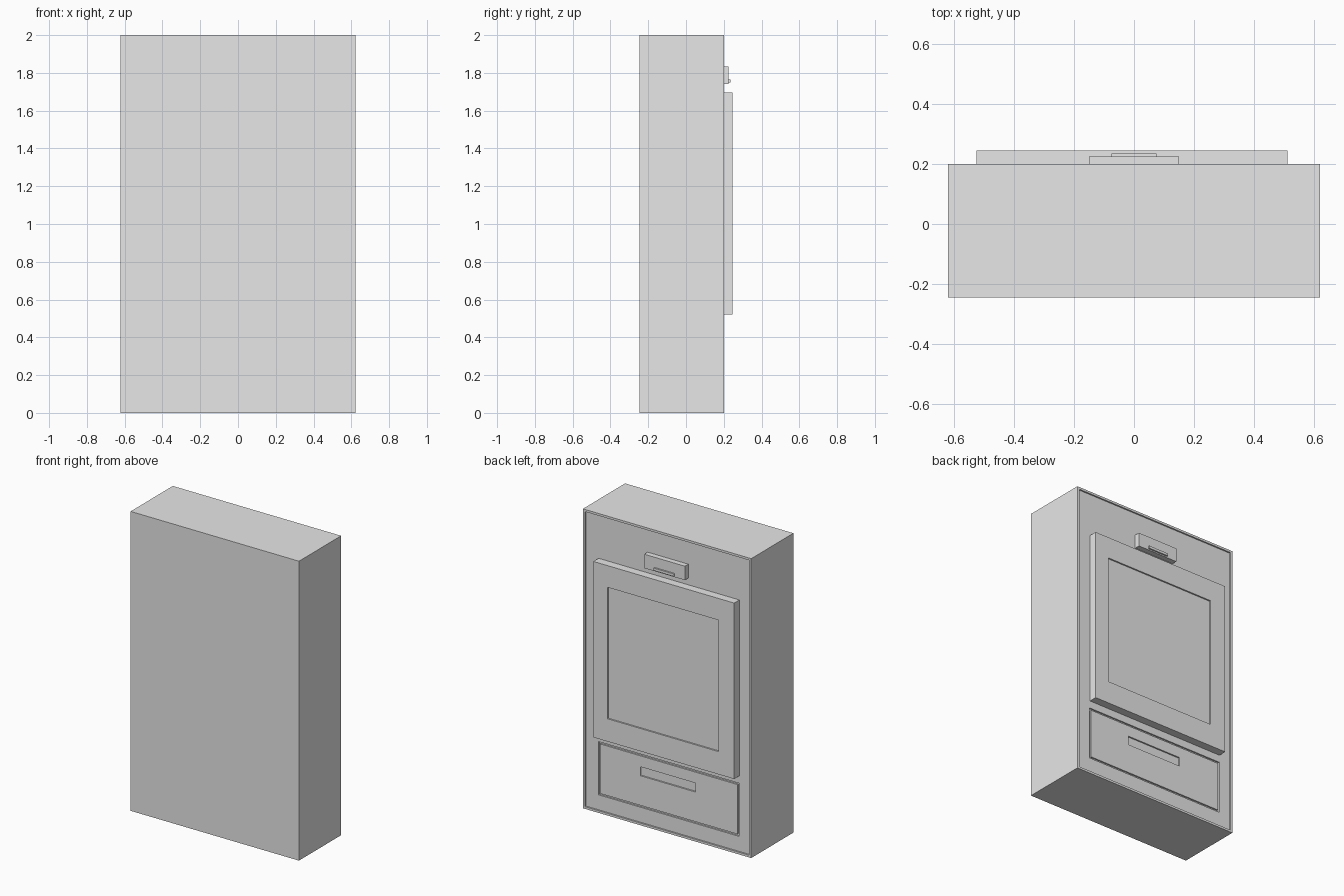
import bpy
import bmesh
from mathutils import Vector

old = bpy.data.objects.get("Cube")
if old:
    bpy.data.objects.remove(old, do_unlink=True)

grey = bpy.data.materials.new("light_grey")
grey.use_nodes = True
grey.diffuse_color = (0.8, 0.8, 0.8, 1)
grey.node_tree.nodes["Principled BSDF"].inputs["Base Color"].default_value = (0.8, 0.8, 0.8, 1)


def box(name, x, y, z):
    """Box from its (min, max) range on each axis."""
    low, high = (Vector(p) for p in zip(x, y, z))
    bm = bmesh.new()
    bmesh.ops.create_cube(bm, size=1)
    for v in bm.verts:
        v.co = (low + high) / 2 + v.co * (high - low)
    mesh = bpy.data.meshes.new(name)
    bm.to_mesh(mesh)
    bm.free()
    mesh.materials.append(grey)
    obj = bpy.data.objects.new(name, mesh)
    bpy.context.collection.objects.link(obj)
    return obj


def recess(obj, x, z, floor):
    """Cut a rectangular pocket into the back, down to y = floor."""
    cutter = box("cutter", x, (floor, 0.4), z)
    cutter.hide_render = True
    mod = obj.modifiers.new("pocket", 'BOOLEAN')
    mod.operation = 'DIFFERENCE'
    mod.solver = 'EXACT'
    mod.object = cutter
    bpy.context.view_layer.objects.active = obj
    bpy.ops.object.modifier_apply(modifier=mod.name)
    bpy.data.objects.remove(cutter, do_unlink=True)


FIELD = 0.19   # sunken back field inside the rim
GAP = 0.012    # gap around the drawer

# Cabinet with a thin rim and a pocket for the drawer
cabinet = box("cabinet", (-0.622, 0.622), (-0.245, 0.2), (0, 2))
recess(cabinet, (-0.607, 0.607), (0.015, 1.985), FIELD)
recess(cabinet, (-0.525, 0.515), (0.115, 0.47), FIELD - 0.01)

# Drawer with a grip slot
drawer = box("drawer_front", (-0.525 + GAP, 0.515 - GAP), (0.17, FIELD),
             (0.115 + GAP, 0.47 - GAP))
recess(drawer, (-0.205, 0.205), (0.325, 0.385), 0.178)

# Door with a sunken window
door = box("door", (-0.527, 0.513), (FIELD - 0.005, 0.245), (0.52, 1.695))
recess(door, (-0.41, 0.41), (0.672, 1.55), 0.235)

# Control panel and its grip
box("control_panel", (-0.15, 0.15), (FIELD - 0.005, 0.226), (1.74, 1.833))
box("control_grip", (-0.075, 0.075), (0.22, 0.236), (1.748, 1.765))
